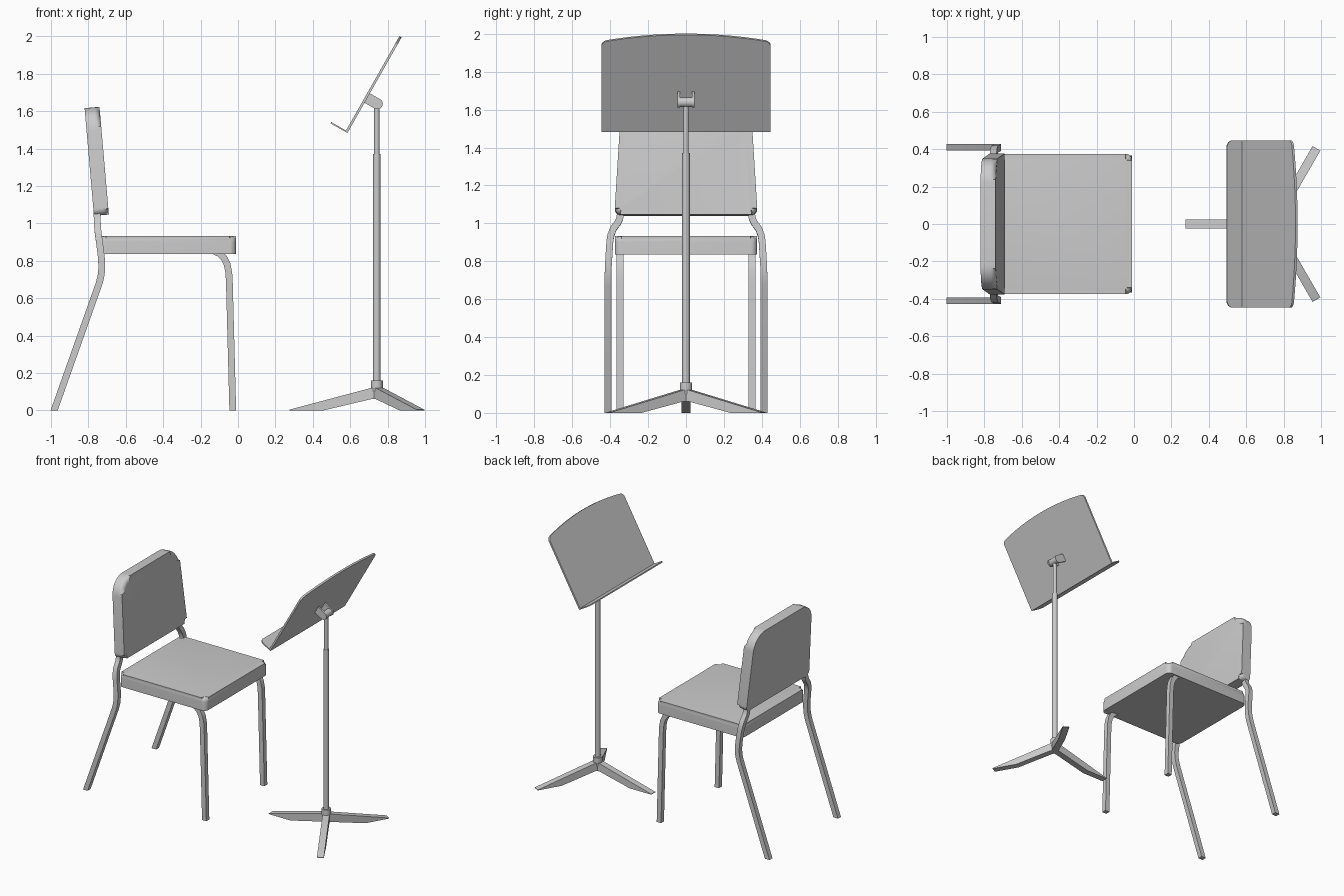
import bpy, bmesh, math
from mathutils import Vector, Matrix

if "Cube" in bpy.data.objects:
    bpy.data.objects.remove(bpy.data.objects["Cube"])

X, Y, Z = Vector((1, 0, 0)), Vector((0, 1, 0)), Vector((0, 0, 1))


def finish(name, bm):
    bmesh.ops.recalc_face_normals(bm, faces=bm.faces)
    me = bpy.data.meshes.new(name)
    bm.to_mesh(me)
    bm.free()
    ob = bpy.data.objects.new(name, me)
    bpy.context.collection.objects.link(ob)
    return ob


def rounded(pts, steps=6):
    """Outline from (a, b, corner radius) points."""
    out = []
    for i, (a, b, r) in enumerate(pts):
        p = Vector((a, b))
        if r == 0:
            out.append(p)
            continue
        u = (Vector(pts[i - 1][:2]) - p).normalized()
        w = (Vector(pts[(i + 1) % len(pts)][:2]) - p).normalized()
        half = u.angle(w) / 2
        c = p + (u + w).normalized() * r / math.sin(half)
        d = r / math.tan(half)
        v0, v1 = p + u * d - c, p + w * d - c
        out += [c + v0.lerp(v1, k / steps).normalized() * r for k in range(steps + 1)]
    return out


def prism(name, outline, depth, origin, a, b, bevel=0):
    """Extrude an outline in the a/b plane along a x b, optionally rounding the far rim."""
    o, c = Vector(origin), a.cross(b)
    bm = bmesh.new()
    low = [bm.verts.new(o + a * p[0] + b * p[1]) for p in outline]
    top = [bm.verts.new(v.co + c * depth) for v in low]
    bm.faces.new(low[::-1])
    cap = bm.faces.new(top)
    n = len(low)
    for i in range(n):
        j = (i + 1) % n
        bm.faces.new((low[i], low[j], top[j], top[i]))
    if bevel:
        bmesh.ops.bevel(bm, geom=list(cap.edges), offset=bevel, segments=5,
                        profile=0.5, affect='EDGES', clamp_overlap=True)
    return finish(name, bm)


def square_tube(name, path, w):
    """Sweep a square section along a path, with the first end cut flat on the ground."""
    pts = [Vector(p) for p in path]
    bm = bmesh.new()
    rings = []
    for i, p in enumerate(pts):
        t = (pts[min(i + 1, len(pts) - 1)] - pts[max(i - 1, 0)]).normalized()
        s = (Y - t * Y.dot(t)).normalized()
        n = t.cross(s)
        ring = [p + (s * i1 + n * i2) * w / 2 for i1, i2 in ((1, 1), (-1, 1), (-1, -1), (1, -1))]
        if i == 0:
            ring = [q - t * (q.z / t.z) for q in ring]
        rings.append([bm.verts.new(q) for q in ring])
    for r0, r1 in zip(rings, rings[1:]):
        for k in range(4):
            m = (k + 1) % 4
            bm.faces.new((r0[k], r0[m], r1[m], r1[k]))
    bm.faces.new(rings[0])
    bm.faces.new(rings[-1])
    return finish(name, bm)


def cylinder(name, r, length, loc, rot=(0, 0, 0), sides=24):
    bpy.ops.mesh.primitive_cylinder_add(vertices=sides, radius=r, depth=length,
                                        location=loc, rotation=rot)
    bpy.context.object.name = name


# Chair seat, with a rounded upper rim
prism("seat", rounded([(-0.74, -0.375, 0.035), (-0.01, -0.375, 0.035),
                       (-0.01, 0.375, 0.035), (-0.74, 0.375, 0.035)]),
      0.097, (0, 0, 0.835), X, Y, 0.03)

# Chair backrest, tapered and leaning back, rounded towards the sitter
prism("backrest", rounded([(-0.378, 0, 0.035), (0.378, 0, 0.035),
                           (0.342, 0.578, 0.13), (-0.342, 0.578, 0.13)], 8),
      0.08, (-0.77, 0, 1.04), Y, Vector((-0.087, 0, 0.996)).normalized(), 0.03)

# Chair legs
for side, label in ((-1, "right"), (1, "left")):
    rear = [(-0.983, 0.411, 0), (-0.742, 0.411, 0.68), (-0.731, 0.411, 0.725),
            (-0.728, 0.410, 0.77), (-0.731, 0.407, 0.82), (-0.741, 0.402, 0.90),
            (-0.746, 0.397, 0.935), (-0.750, 0.384, 0.97), (-0.752, 0.362, 1.0),
            (-0.753, 0.349, 1.025), (-0.754, 0.345, 1.07)]
    square_tube("rear_leg_" + label, [(x, side * y, z) for x, y, z in rear], 0.036)
    front = [(-0.028, 0), (-0.046, 0.68), (-0.049, 0.735), (-0.058, 0.78),
             (-0.075, 0.815), (-0.098, 0.838), (-0.125, 0.85)]
    square_tube("front_leg_" + label, [(x, side * 0.348, z) for x, z in front], 0.036)

# Stand pole and base collar
PX = 0.742
cylinder("lower_pole", 0.02, 1.27, (PX, 0, 0.735))
cylinder("upper_pole", 0.0145, 0.28, (PX, 0, 1.49))
cylinder("base_collar", 0.032, 0.06, (PX, 0, 0.13))

# Three wedge-shaped feet
for i, deg in enumerate((180, 60, -60)):
    d = Vector((math.cos(math.radians(deg)), math.sin(math.radians(deg)), 0))
    prism(f"stand_foot_{i + 1}",
          [(0, 0.06), (0.03, 0.06), (0.285, 0), (0.467, 0), (0.467, 0.004), (0.03, 0.12), (0, 0.12)],
          0.048, Vector((PX, 0, 0)) - d.cross(Z) * 0.024, d, Z)

# Music desk with an arched top, and its lip
O = Vector((0.585, 0, 1.483))
up = Vector((0.29, 0, 0.512)).normalized()
face = (-Y).cross(up)
W = 0.447
arc = [(W - 2 * W * k / 12, 0.588 - 0.045 * (1 - k / 6) ** 2, 0.035 if k in (0, 12) else 0)
       for k in range(13)]
prism("desk_plate", rounded([(-W, 0, 0), (W, 0, 0)] + arc), 0.013, O, -Y, up)
prism("desk_lip", rounded([(-W, 0, 0), (W, 0, 0), (W, 0.104, 0.035), (-W, 0.104, 0.035)]),
      0.008, O + up * 0.008, -Y, face)

# Tilt bracket: two round-ended cheeks and a barrel between them
C = Vector((0.745, 0, 1.639))
R = 0.029
cheek = [(-0.066, R), (-0.066, -R)]
cheek += [(R * math.sin(math.pi * k / 12), -R * math.cos(math.pi * k / 12)) for k in range(13)]
for side, label in ((-1, "right"), (1, "left")):
    prism("bracket_cheek_" + label, cheek, 0.013,
          C + Y * (side * 0.0385 - 0.0065), -face, -up)
cylinder("bracket_barrel", 0.026, 0.07, C, (math.pi / 2, 0, 0))

# Smooth shading with sharp edges kept
bpy.ops.object.select_all(action='SELECT')
bpy.ops.object.shade_smooth_by_angle(angle=math.radians(35))
